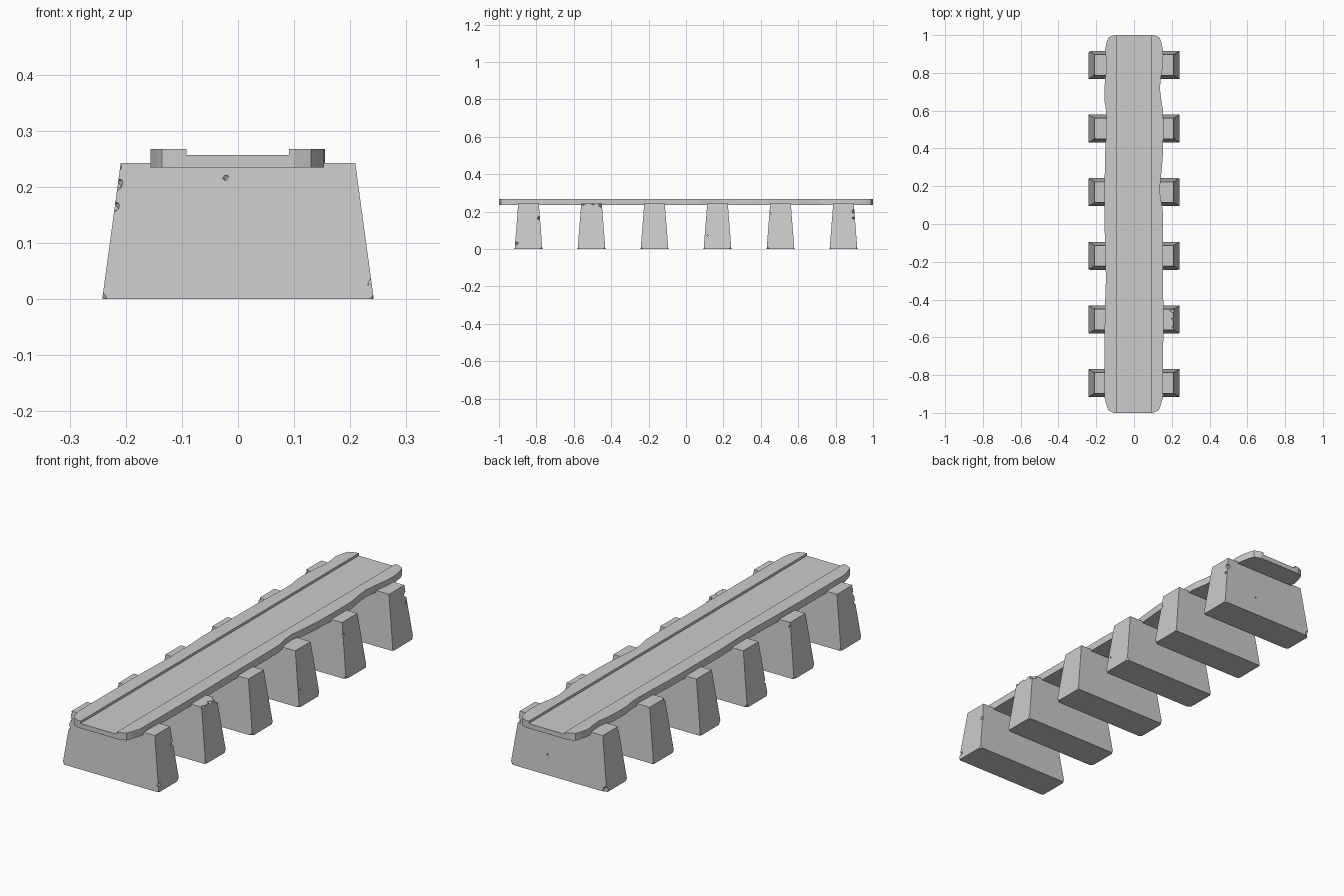
import bpy, bmesh, random
from mathutils import Vector

if "Cube" in bpy.data.objects:
    bpy.data.objects.remove(bpy.data.objects["Cube"])

random.seed(4)


def finish(bm, name):
    bmesh.ops.recalc_face_normals(bm, faces=bm.faces)
    me = bpy.data.meshes.new(name)
    bm.to_mesh(me)
    bm.free()
    ob = bpy.data.objects.new(name, me)
    bpy.context.collection.objects.link(ob)
    return ob


# Deck: channelled section lofted along y with worn, wavy edges
# (y, left half width, right half width)
stations = [
    (-1.0, .105, .10), (-.988, .135, .13), (-.965, .144, .14), (-.92, .156, .153),
    (-.60, .156, .155), (-.42, .153, .155), (-.30, .149, .154), (-.15, .151, .154),
    (-.02, .156, .154), (.08, .155, .152), (.13, .155, .141), (.19, .155, .136),
    (.25, .155, .143), (.35, .154, .152), (.45, .149, .155), (.55, .146, .155),
    (.60, .148, .154), (.65, .156, .145), (.72, .156, .137), (.78, .152, .143),
    (.83, .144, .152), (.89, .149, .155), (.92, .154, .153), (.965, .144, .144),
    (.988, .135, .135), (1.0, .105, .105)]
zb, zf, zt, cl, cr = .235, .257, .268, -.092, .091
bm = bmesh.new()
rings = []
for y, l, r in stations:
    sec = [(-l, zb), (r, zb), (r, zt), (cr, zt), (cr, zf), (cl, zf), (cl, zt), (-l, zt)]
    rings.append([bm.verts.new((x, y, z)) for x, z in sec])
for a, b in zip(rings, rings[1:]):
    for i in range(8):
        j = (i + 1) % 8
        bm.faces.new((a[i], a[j], b[j], b[i]))
bm.faces.new(rings[0])
bm.faces.new(rings[-1])
finish(bm, "deck")

# Chip cutters: jittered faceted balls that nick the piers (x, y, z, radius)
chips = [
    (-.218, -.902, .205, .016), (-.222, -.905, .165, .012), (-.215, -.90, .235, .010),
    (-.022, -.900, .217, .006), (.222, -.785, .165, .013), (.205, -.452, .240, .022),
    (.210, -.50, .248, .016), (.212, -.548, .245, .014), (.205, -.458, .19, .010),
    (.225, .115, .07, .009), (.212, .233, .235, .011), (.218, .447, .19, .010),
    (.214, .898, .20, .014), (.216, .895, .165, .009), (.06, .907, .09, .006),
    (-.03, -.438, .18, .007), (.03, .234, .19, .008), (-.212, .785, .235, .012),
    (-.235, .915, .01, .016), (-.213, .45, .24, .012), (-.228, -.235, .06, .010),
    (-.212, -.445, .225, .012), (.235, -.905, .03, .011)]
bm = bmesh.new()
for x, y, z, r in chips:
    ball = bmesh.ops.create_icosphere(bm, subdivisions=1, radius=r)["verts"]
    for v in ball:
        v.co = v.co * random.uniform(.75, 1.15) + Vector((x, y, z))
cutter = finish(bm, "chip_cutter")
cutter.hide_render = True
cutter.display_type = 'WIRE'


# Piers: tapered blocks with their base corners knocked off
def pier(name, cy):
    bm = bmesh.new()
    bmesh.ops.create_cube(bm, size=2)
    for v in bm.verts:
        sx, sy, top = v.co.x, v.co.y, v.co.z > 0
        v.co = (sx * (.209 if top else .242), sy * (.055 if top else .074),
                .243 if top else 0)
    for sx in (-1, 1):
        for sy in (-1, 1):
            n = Vector((sx, sy * random.uniform(.8, 1.3), -random.uniform(.5, .8)))
            p = Vector((sx * (.242 - random.uniform(.006, .014)), sy * .074, 0))
            res = bmesh.ops.bisect_plane(
                bm, geom=bm.verts[:] + bm.edges[:] + bm.faces[:],
                plane_co=p, plane_no=n, clear_outer=True)
            edges = [e for e in res["geom_cut"] if isinstance(e, bmesh.types.BMEdge)]
            bmesh.ops.contextual_create(bm, geom=edges)
    ob = finish(bm, name)
    ob.location.y = cy
    mod = ob.modifiers.new("chips", 'BOOLEAN')
    mod.operation = 'DIFFERENCE'
    mod.solver = 'EXACT'
    mod.use_self = True
    mod.object = cutter


for k in range(6):
    pier(f"pier_{k + 1}", -.842 + k * .3368)
